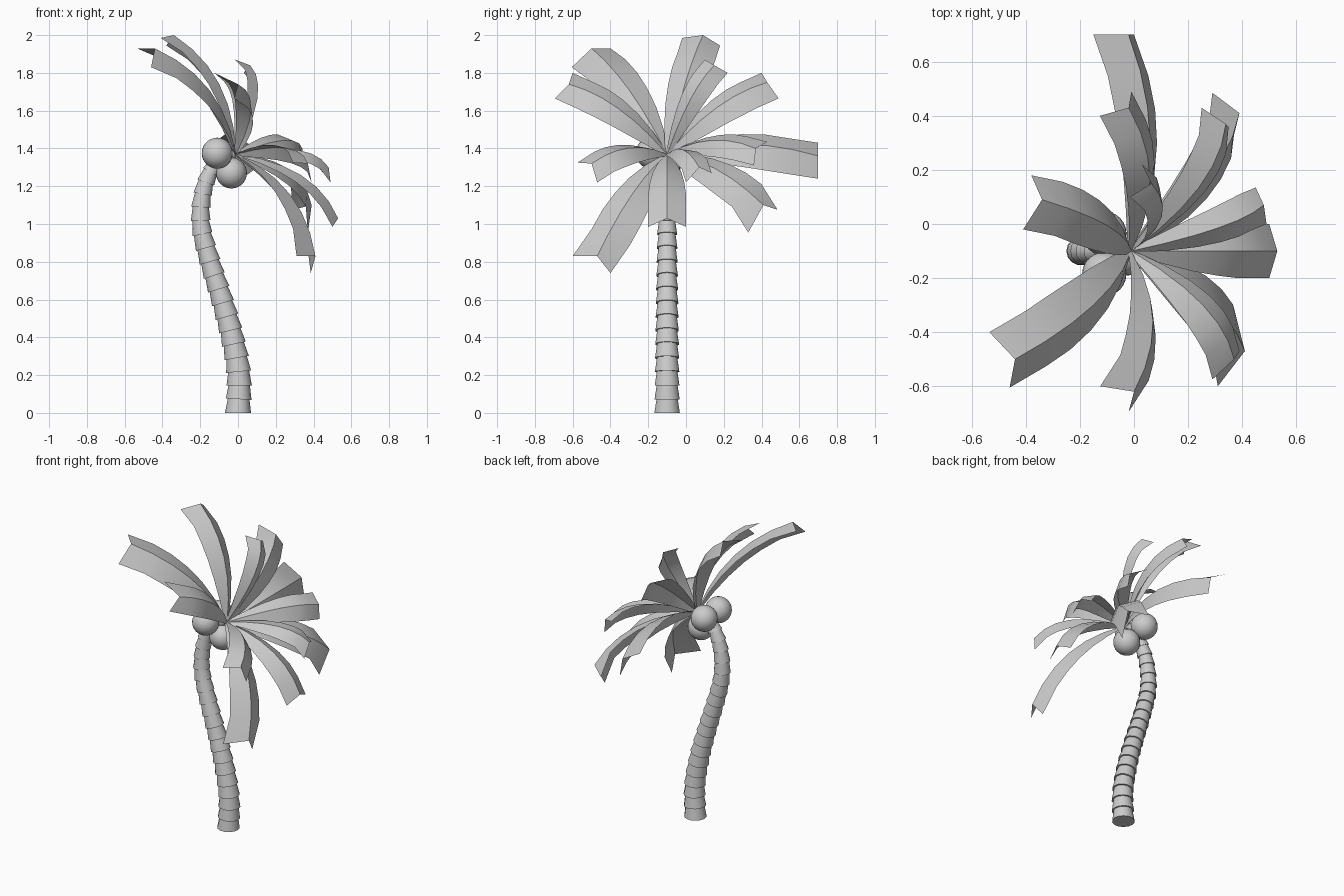
import bpy, bmesh, math
from mathutils import Vector

if "Cube" in bpy.data.objects:
    bpy.data.objects.remove(bpy.data.objects["Cube"])

AXIS = Vector((0.79, 0, 0.61))       # direction the crown faces
CROWN = Vector((-0.01, -0.1, 1.37))  # where the leaves meet


def make_object(name, bm, angle):
    bmesh.ops.recalc_face_normals(bm, faces=bm.faces)
    mesh = bpy.data.meshes.new(name)
    bm.to_mesh(mesh)
    bm.free()
    ob = bpy.data.objects.new(name, mesh)
    bpy.context.collection.objects.link(ob)
    bpy.ops.object.select_all(action='DESELECT')
    ob.select_set(True)
    bpy.context.view_layer.objects.active = ob
    bpy.ops.object.shade_smooth_by_angle(angle=math.radians(angle))
    return ob


def lerp_table(table, t):
    for (t0, v0), (t1, v1) in zip(table, table[1:]):
        if t <= t1:
            return v0 + (v1 - v0) * (t - t0) / (t1 - t0)
    return table[-1][1]


def smooth_path(pts, s):
    # Catmull-Rom through points, s in 0..1
    n = len(pts) - 1
    i = min(int(s * n), n - 1)
    u = s * n - i
    p1, p2 = pts[i], pts[i + 1]
    p0 = pts[i - 1] if i else p1 * 2 - p2
    p3 = pts[i + 2] if i + 2 <= n else p2 * 2 - p1
    return 0.5 * (2 * p1 + (p2 - p0) * u + (2 * p0 - 5 * p1 + 4 * p2 - p3) * u * u
                  + (3 * p1 - p0 - 3 * p2 + p3) * u ** 3)


# Trunk: curved stack of tapering rings
def trunk():
    xz = [(0, 0), (0.005, 0.2), (-0.03, 0.4), (-0.085, 0.6), (-0.148, 0.8),
          (-0.197, 1.0), (-0.18, 1.19), (-0.11, 1.33), (-0.02, 1.375)]
    pts = [Vector((x, -0.1, z)) for x, z in xz]
    radius = [(0, 0.067), (0.25, 0.062), (0.6, 0.052), (0.8, 0.045), (1, 0.03)]
    count, sides = 22, 14
    bm = bmesh.new()
    rings = []
    for i in range(count):
        for s, k in ((i / count, 1.03), ((i + 1) / count, 0.87)):
            c = smooth_path(pts, s)
            tan = smooth_path(pts, min(s + 0.01, 1)) - smooth_path(pts, max(s - 0.01, 0))
            tan.normalize()
            if s == 0:
                tan = Vector((0, 0, 1))
            side = Vector((0, 1, 0))
            out = side.cross(tan)
            r = lerp_table(radius, s) * k
            rings.append([bm.verts.new(c + r * (math.cos(a) * out + math.sin(a) * side))
                          for a in (2 * math.pi * j / sides for j in range(sides))])
    for a, b in zip(rings, rings[1:]):
        for j in range(sides):
            k = (j + 1) % sides
            bm.faces.new((a[j], a[k], b[k], b[j]))
    bm.faces.new(rings[0])
    bm.faces.new(rings[-1])
    make_object("trunk", bm, 30)


# Leaf: arched strip folded along its midrib, with a notched tip
def leaf(name, a, m, b, bow=0.19, steps=6):
    a, m, b = Vector(a), Vector(m), Vector(b)
    half = (a - b) / 2
    width = [(0, 0.12), (0.17, 0.5), (0.4, 0.86), (0.67, 1), (1, 1)]
    ctrl = (CROWN + m) / 2 + AXIS * bow
    bm = bmesh.new()
    rows = []
    for i in range(steps + 1):
        t = i / steps
        c = CROWN * (1 - t) ** 2 + ctrl * 2 * t * (1 - t) + m * t * t
        tan = (ctrl - CROWN) * (1 - t) + (m - ctrl) * t
        n = half.cross(tan).normalized()
        if n.dot(AXIS) < 0:
            n = -n
        w = lerp_table(width, t)
        drop = n * (0.5 * half.length * w)
        row = (c + half * w - drop, c, c - half * w - drop)
        if i == steps:
            row = (a, m, b)
        rows.append([bm.verts.new(p) for p in row])
    for r, s in zip(rows, rows[1:]):
        for j in range(2):
            bm.faces.new((r[j], r[j + 1], s[j + 1], s[j]))
    make_object(name, bm, 40)


# Coconut
def coconut(name, loc):
    bm = bmesh.new()
    bmesh.ops.create_uvsphere(bm, u_segments=24, v_segments=14, radius=0.082)
    make_object(name, bm, 60).location = loc


trunk()

# Tip corners and notch of every leaf
tips = [
    ((-0.41, -0.02, 1.985), (-0.34, 0.09, 2.0), (-0.38, 0.18, 1.945)),
    ((-0.015, 0.10, 1.87), (0.065, 0.15, 1.84), (0.03, 0.22, 1.80)),
    ((-0.126, 0.40, 1.80), (-0.02, 0.43, 1.75), (-0.01, 0.49, 1.665)),
    ((-0.15, 0.70, 1.43), (-0.02, 0.70, 1.36), (0.0, 0.70, 1.24)),
    ((0.25, 0.43, 1.435), (0.34, 0.37, 1.40), (0.35, 0.36, 1.31)),
    ((0.29, 0.485, 1.075), (0.39, 0.41, 1.10), (0.37, 0.33, 0.955)),
    ((0.45, 0.135, 1.27), (0.48, 0.07, 1.30), (0.49, 0.0, 1.22)),
    ((0.50, 0.0, 0.985), (0.53, -0.1, 1.03), (0.50, -0.2, 0.985)),
    ((0.385, -0.40, 0.74), (0.41, -0.47, 0.83), (0.31, -0.60, 0.83)),
    ((0.39, -0.47, 1.22), (0.37, -0.50, 1.32), (0.29, -0.575, 1.325)),
    ((-0.02, -0.695, 1.665), (0.0, -0.62, 1.74), (-0.125, -0.60, 1.80)),
    ((-0.46, -0.605, 1.83), (-0.44, -0.50, 1.93), (-0.535, -0.40, 1.93)),
]
for i, tip in enumerate(tips):
    leaf("leaf_%02d" % (i + 1), *tip)

for i, loc in enumerate([(-0.11, -0.035, 1.375), (-0.11, -0.185, 1.375), (-0.035, -0.11, 1.27)]):
    coconut("coconut_%d" % (i + 1), loc)
